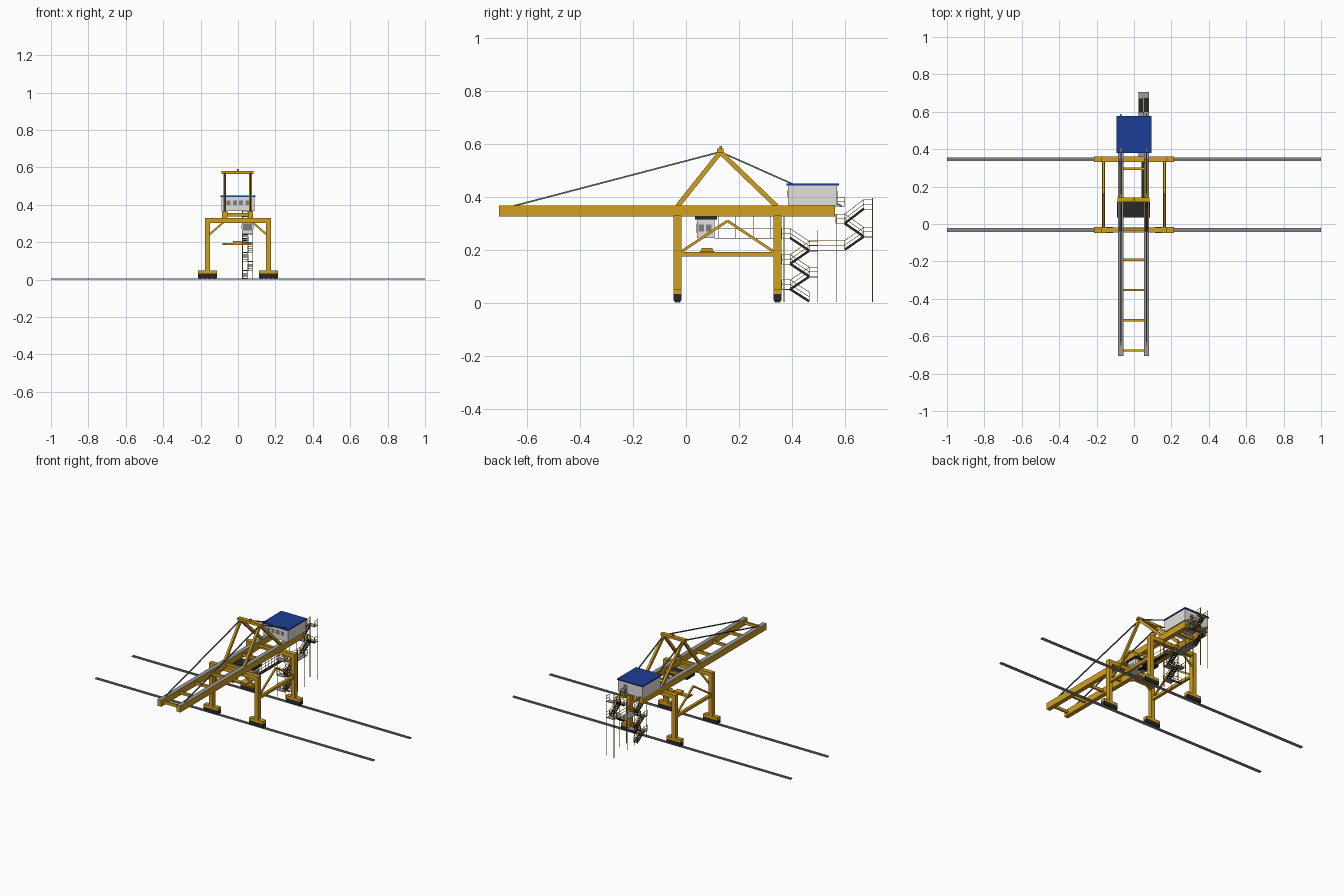
import bpy, bmesh
from mathutils import Vector, Matrix

if "Cube" in bpy.data.objects:
    bpy.data.objects.remove(bpy.data.objects["Cube"])

def mat(name, r, g, b):
    m = bpy.data.materials.new(name)
    m.diffuse_color = (r, g, b, 1)
    m.use_nodes = True
    m.node_tree.nodes["Principled BSDF"].inputs["Base Color"].default_value = m.diffuse_color
    return m

YELLOW = mat("crane yellow", 0.64, 0.35, 0.014)
GREY = mat("steel grey", 0.32, 0.32, 0.32)
STAY = mat("stay grey", 0.17, 0.17, 0.17)
DARK = mat("dark rubber", 0.022, 0.022, 0.022)
WALL = mat("pale wall", 0.76, 0.75, 0.72)
BLUE = mat("roof blue", 0.012, 0.048, 0.30)
GLASS = mat("window grey", 0.20, 0.21, 0.22)

parts = {}

def mesh_of(name, material):
    key = (name, material.name)
    if key not in parts:
        parts[key] = (bmesh.new(), material)
    return parts[key][0]

def box(name, material, x0, x1, y0, y1, z0, z1):
    m = (Matrix.Translation(((x0 + x1) / 2, (y0 + y1) / 2, (z0 + z1) / 2))
         @ Matrix.Diagonal((x1 - x0, y1 - y0, z1 - z0, 1)))
    bmesh.ops.create_cube(mesh_of(name, material), size=1, matrix=m)

def bar(name, material, a, b, w, h=None):
    """Bar between two points: w is its depth in the vertical plane, h its width."""
    a, b = Vector(a), Vector(b)
    d = b - a
    m = (Matrix.Translation((a + b) / 2) @ d.to_track_quat('Z', 'X').to_matrix().to_4x4()
         @ Matrix.Diagonal((w, h or w, d.length, 1)))
    bmesh.ops.create_cube(mesh_of(name, material), size=1, matrix=m)

def roller(name, material, c, r, depth, sides=12):
    """Wheel with its axle along y."""
    m = Matrix.Translation(c) @ Matrix.Rotation(1.5708, 4, 'X')
    bmesh.ops.create_cone(mesh_of(name, material), cap_ends=True, segments=sides,
                          radius1=r, radius2=r, depth=depth, matrix=m)

FRONT, BACK = -0.032, 0.346          # leg rows
GX = (-0.071, 0.067)                 # girder centre lines

# ground rails, portal beams, legs and bogies
for y in (FRONT, BACK):
    box("ground_rail", GREY, -1, 1, y - 0.01, y + 0.01, 0, 0.005)
    box("rail_head", STAY, -1, 1, y - 0.003, y + 0.003, 0.005, 0.007)
    box("portal_beam", YELLOW, -0.176, 0.176, y - 0.014, y + 0.014, 0.304, 0.33)
    for s in (-1, 1):
        x = s * 0.163
        box("leg", YELLOW, x - 0.013, x + 0.013, y - 0.015, y + 0.015, 0.045, 0.328)
        bar("knee_brace", YELLOW, (s * 0.152, y, 0.242), (s * 0.076, y, 0.308), 0.01)
        box("bogie_beam", YELLOW, x - 0.051, x + 0.051, y - 0.015, y + 0.015, 0.032, 0.05)
        box("bogie_frame", DARK, x - 0.051, x + 0.051, y - 0.015, y + 0.015, 0.008, 0.032)
        for i in range(4):
            roller("wheel", DARK, (x + (i - 1.5) * 0.025, y, 0.014), 0.012, 0.024)

# side tie beams with inverted V braces
for s in (-1, 1):
    x = s * 0.163
    box("side_tie", YELLOW, x - 0.009, x + 0.009, FRONT, BACK, 0.174, 0.191)
    for y in (-0.02, 0.334):
        bar("side_brace", YELLOW, (x, y, 0.191), (x, 0.157, 0.309), 0.01)

# main girders with grey walkway tops
for x in GX:
    box("girder", YELLOW, x - 0.014, x + 0.014, -0.707, 0.564, 0.326, 0.366)
    box("girder_walkway", GREY, x - 0.014, x + 0.014, -0.707, 0.564, 0.366, 0.367)
for i in range(8):
    y = -0.677 + i * 0.162
    box("girder_tie", YELLOW, GX[0], GX[1], y - 0.006, y + 0.006, 0.337, 0.355)

# A-frame tower and stays
for x in GX:
    for y in (-0.032, 0.342):
        bar("tower_leg", YELLOW, (x, y, 0.365), (x, 0.13, 0.569), 0.018, 0.014)
    bar("fore_stay", STAY, (x, 0.13, 0.57), (x, -0.65, 0.366), 0.006)
    bar("back_stay", STAY, (x, 0.13, 0.57), (x, 0.588, 0.366), 0.006)
box("tower_crossbeam", YELLOW, -0.088, 0.084, 0.117, 0.142, 0.566, 0.582)
box("tower_lamp", YELLOW, -0.006, 0.006, 0.126, 0.136, 0.582, 0.592)

# machine house
box("machine_house", WALL, -0.088, 0.088, 0.386, 0.571, 0.367, 0.443)
box("house_roof", BLUE, -0.093, 0.093, 0.38, 0.578, 0.443, 0.45)
for x in (-0.05, -0.017, 0.017, 0.05):
    box("house_window", GLASS, x - 0.011, x + 0.011, 0.384, 0.387, 0.4, 0.424)
box("house_door", GLASS, 0.02, 0.05, 0.57, 0.573, 0.368, 0.422)

# trolley, operator cab and spreader
box("trolley", DARK, -0.09, 0.086, 0.034, 0.117, 0.314, 0.328)
box("cab", WALL, 0.022, 0.08, 0.041, 0.108, 0.245, 0.314)
box("cab_window", GLASS, 0.028, 0.074, 0.039, 0.042, 0.263, 0.3)
for y in (0.058, 0.086):
    box("cab_window", GLASS, 0.02, 0.082, y - 0.01, y + 0.01, 0.27, 0.295)
box("spreader", YELLOW, -0.083, 0.07, 0.066, 0.09, 0.185, 0.196)
for x in (-0.078, 0.065):
    box("spreader", YELLOW, x - 0.005, x + 0.005, 0.053, 0.105, 0.185, 0.196)
box("spreader_head", YELLOW, -0.026, 0.02, 0.058, 0.1, 0.196, 0.206)

def railing(x, y0, z0, y1, z1, n=2, h=0.035):
    """Handrail with a middle rail and upright posts."""
    for k in (0.5, 1):
        bar("handrail", YELLOW, (x, y0, z0 + h * k), (x, y1, z1 + h * k), 0.002)
    for i in range(n):
        t = i / (n - 1)
        y, z = y0 + (y1 - y0) * t, z0 + (z1 - z0) * t
        bar("handrail", YELLOW, (x, y, z), (x, y, z + h), 0.002)

def flight(x0, x1, y0, z0, y1, z1, steps=7):
    """Stair flight with dark stringers, dark treads and handrails."""
    for x in (x0, x1):
        bar("stair_stringer", DARK, (x, y0, z0), (x, y1, z1), 0.009, 0.003)
        railing(x, y0, z0, y1, z1)
    for i in range(steps):
        t = (i + 0.5) / steps
        y, z = y0 + (y1 - y0) * t, z0 + (z1 - z0) * t
        box("stair_tread", DARK, x0, x1, y - 0.006, y + 0.006, z - 0.001, z + 0.001)

def landing(y0, y1, z, x0=0.024, x1=0.08):
    box("landing", GREY, x0, x1, y0, y1, z - 0.003, z)
    for x in (x0, x1):
        railing(x, y0, z, y1, z)

LANES = ((0.026, 0.049), (0.054, 0.078))

def stair_tower(near, far, heights, start_far, pad):
    """Zigzag flights between near and far, a landing at each turn."""
    at_far = start_far
    for i in range(len(heights) - 1):
        a, b = (far, near) if at_far else (near, far)
        flight(*LANES[i % 2], a, heights[i], b, heights[i + 1])
        at_far = not at_far
        landing(*((far, far + pad) if at_far else (near - pad, near)), heights[i + 1])

# lower and upper stair towers
stair_tower(0.394, 0.466, (0.005, 0.051, 0.099, 0.147, 0.197, 0.245), True, 0.032)
stair_tower(0.6, 0.672, (0.2, 0.25, 0.3, 0.355), False, 0.033)
landing(0.466, 0.6, 0.2)
landing(0.56, 0.6, 0.364, 0.024, 0.05)

# tall support posts
for y, top in ((0.37, 0.325), (0.498, 0.275), (0.57, 0.335), (0.705, 0.395)):
    for x in (0.024, 0.08):
        bar("stair_post", YELLOW, (x, y, 0.003), (x, y, top), 0.003)

# walkway from the stairs to the cab, hung below the girder
box("cab_walkway", DARK, 0.04, 0.064, 0.108, 0.37, 0.242, 0.245)
for x in (0.04, 0.064):
    bar("walkway_rail", YELLOW, (x, 0.108, 0.28), (x, 0.37, 0.28), 0.002)
    for i in range(4):
        y = 0.122 + i * 0.066
        bar("walkway_hanger", YELLOW, (x, y, 0.245), (x, y, 0.328), 0.002)

# turn the collected meshes into objects
for (name, _), (bm, material) in parts.items():
    me = bpy.data.meshes.new(name)
    bmesh.ops.recalc_face_normals(bm, faces=bm.faces)
    bm.to_mesh(me)
    bm.free()
    me.materials.append(material)
    bpy.context.collection.objects.link(bpy.data.objects.new(name, me))
